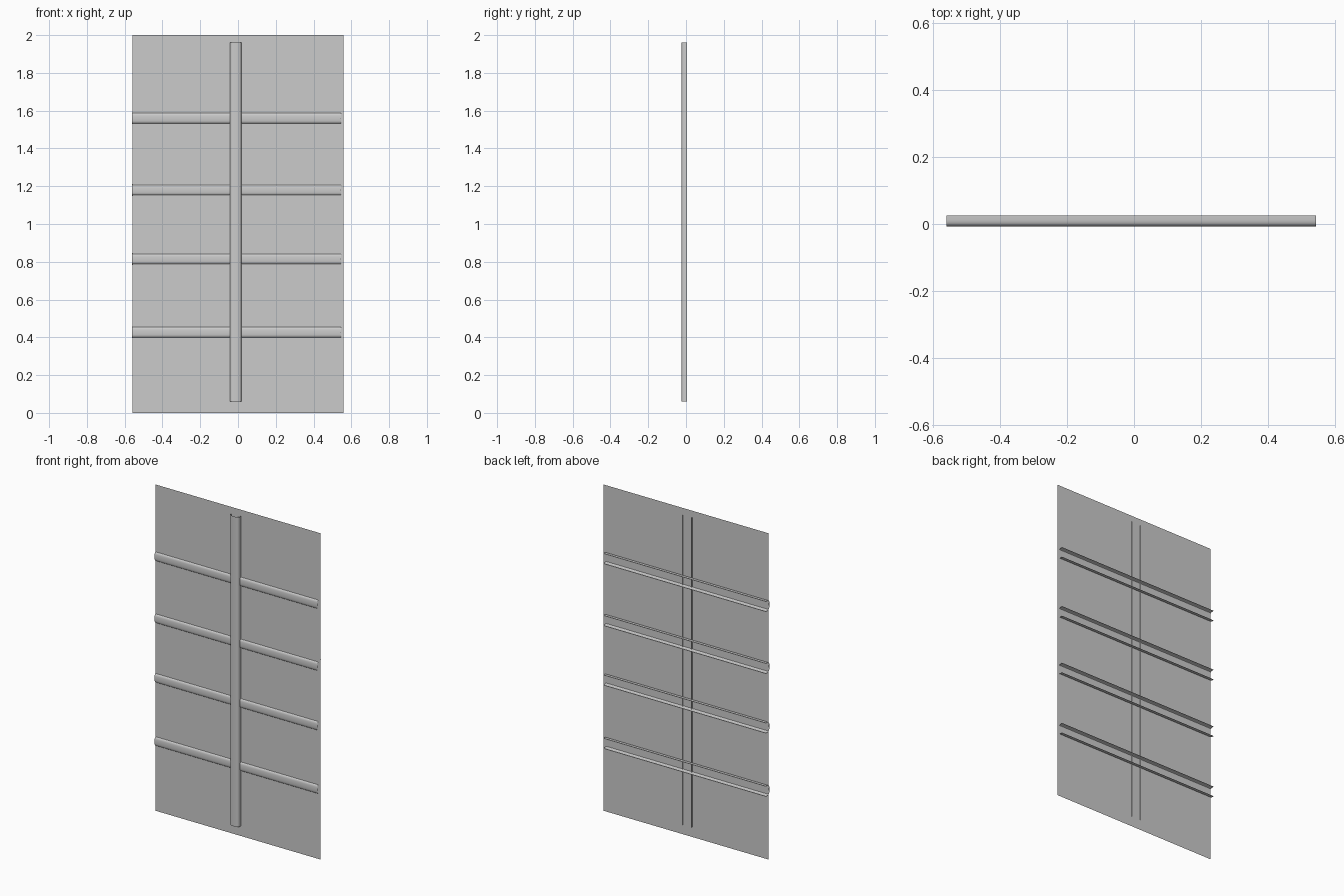
import bpy
import bmesh
import math
from mathutils import Matrix

if "Cube" in bpy.data.objects:
    bpy.data.objects.remove(bpy.data.objects["Cube"])

grey = bpy.data.materials.new("plain_grey")
grey.use_nodes = True
colour = (0.6, 0.6, 0.6, 1)
grey.diffuse_color = colour
grey.node_tree.nodes["Principled BSDF"].inputs["Base Color"].default_value = colour


def add_object(name, bm):
    mesh = bpy.data.meshes.new(name)
    bm.to_mesh(mesh)
    bm.free()
    mesh.materials.append(grey)
    obj = bpy.data.objects.new(name, mesh)
    bpy.context.collection.objects.link(obj)
    return obj


def channel(name, start, end, centre, front, back, upright=False):
    """Open shell with a rounded front, swept from start to end."""
    bm = bmesh.new()
    steps, half, power = 16, 0.031, 0.55
    rows = []
    for i in range(steps + 1):
        a = math.pi * i / steps
        across = centre + half * math.copysign(abs(math.cos(a)) ** power, math.cos(a))
        y = back + (front - back) * math.sin(a) ** power
        ends = [(across, y, t) if upright else (t, y, across) for t in (start, end)]
        rows.append([bm.verts.new(p) for p in ends])
    for (a, b), (c, d) in zip(rows, rows[1:]):
        bm.faces.new((a, c, d, b) if upright else (a, b, d, c))
    # Turn every face outwards, away from the open back
    bm.normal_update()
    if bm.faces[:][steps // 2].normal.y > 0:
        bmesh.ops.reverse_faces(bm, faces=bm.faces[:])
    for f in bm.faces:
        f.smooth = True
    return add_object(name, bm)


# Flat backing sheet
bm = bmesh.new()
bmesh.ops.create_grid(bm, x_segments=1, y_segments=1, size=1)
bm.transform(Matrix.Translation((0, 0, 1))
             @ Matrix.Rotation(math.pi / 2, 4, "X")
             @ Matrix.Diagonal((0.558, 1, 1, 1)))
add_object("backing_sheet", bm)

# Four horizontal bars
for n, z in enumerate((0.427, 0.815, 1.18, 1.56)):
    channel(f"cross_bar_{n + 1}", -0.56, 0.544, z, -0.008, 0.025)

# Upright bar in front of them
channel("upright_bar", 0.06, 1.96, -0.012, -0.024, 0.006, upright=True)
